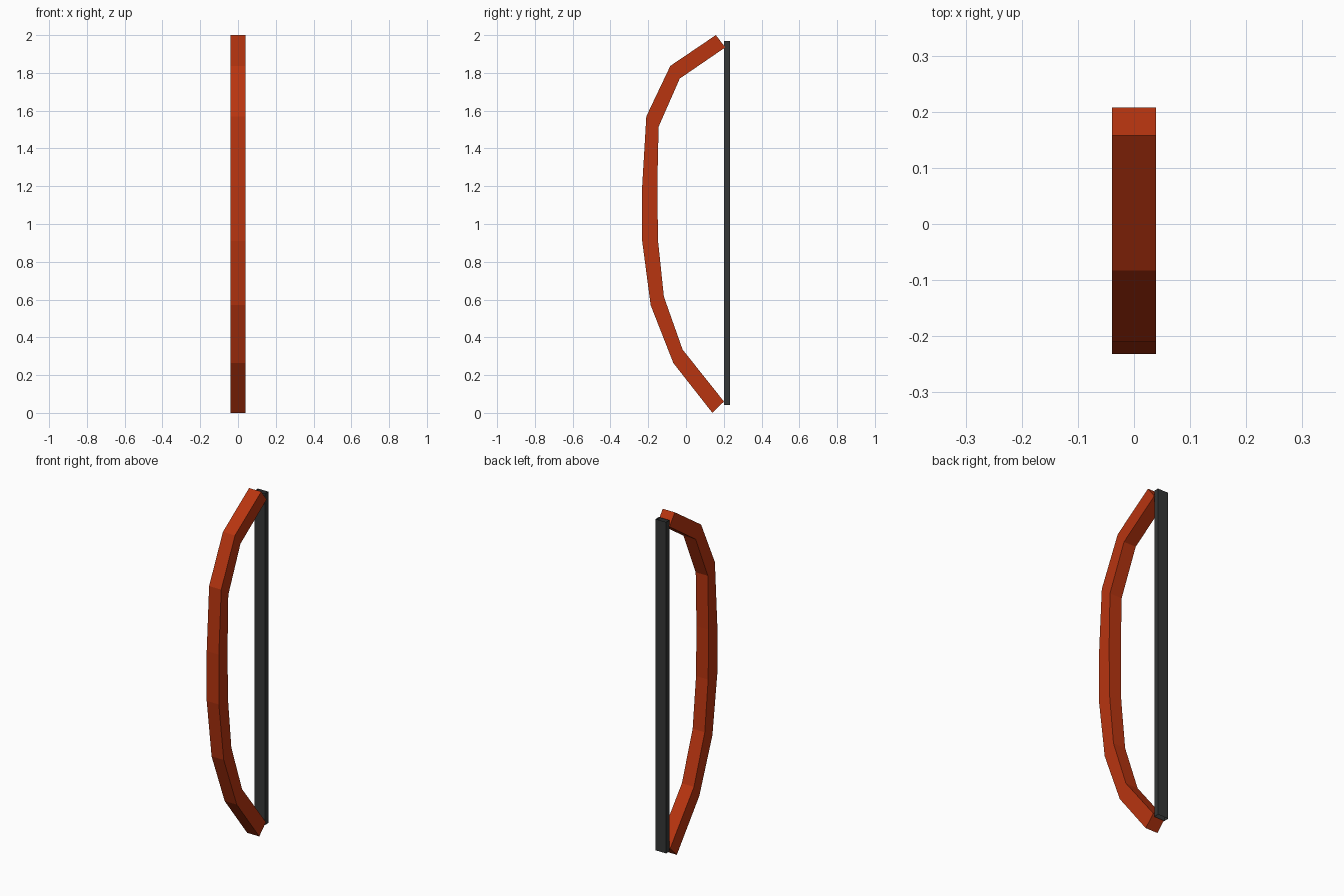
import bpy, bmesh

if "Cube" in bpy.data.objects:
    bpy.data.objects.remove(bpy.data.objects["Cube"])


def material(name, rgb):
    m = bpy.data.materials.new(name)
    m.diffuse_color = (*rgb, 1)
    m.use_nodes = True
    m.node_tree.nodes["Principled BSDF"].inputs["Base Color"].default_value = m.diffuse_color
    return m


def loft(name, rings, mat, capped):
    """Join a row of four-cornered rings into a tube, with or without end caps."""
    bm = bmesh.new()
    vs = [[bm.verts.new(p) for p in ring] for ring in rings]
    for a, b in zip(vs, vs[1:]):
        for i in range(4):
            j = (i + 1) % 4
            bm.faces.new((a[i], a[j], b[j], b[i]))
    if capped:
        bm.faces.new(vs[0][::-1])
        bm.faces.new(vs[-1])
    bmesh.ops.recalc_face_normals(bm, faces=bm.faces)
    me = bpy.data.meshes.new(name)
    bm.to_mesh(me)
    bm.free()
    me.materials.append(mat)
    ob = bpy.data.objects.new(name, me)
    bpy.context.collection.objects.link(ob)
    return ob


def ring(w, outer, inner):
    """Rectangle across x between an outer and an inner (y, z) point."""
    return [(-w, *outer), (w, *outer), (w, *inner), (-w, *inner)]


wood = material("red_wood", (0.48, 0.035, 0.005))
cord = material("dark_cord", (0.035, 0.038, 0.038))

# Bow limb: outer and inner (y, z) points from the lower tip to the upper tip
outer = [(0.14, 0.0), (-0.067, 0.264), (-0.187, 0.57), (-0.232, 0.91),
         (-0.232, 1.2), (-0.21, 1.57), (-0.083, 1.837), (0.158, 2.0)]
inner = [(0.201, 0.06), (-0.018, 0.335), (-0.117, 0.615), (-0.148, 0.91),
         (-0.152, 1.2), (-0.145, 1.515), (-0.033, 1.77), (0.208, 1.935)]
loft("bow_limb", [ring(0.039, o, i) for o, i in zip(outer, inner)], wood, True)

# Bowstring: straight square tube, open at both ends
loft("bowstring", [ring(0.034, (0.202, z), (0.232, z)) for z in (0.042, 1.97)],
     cord, False)
